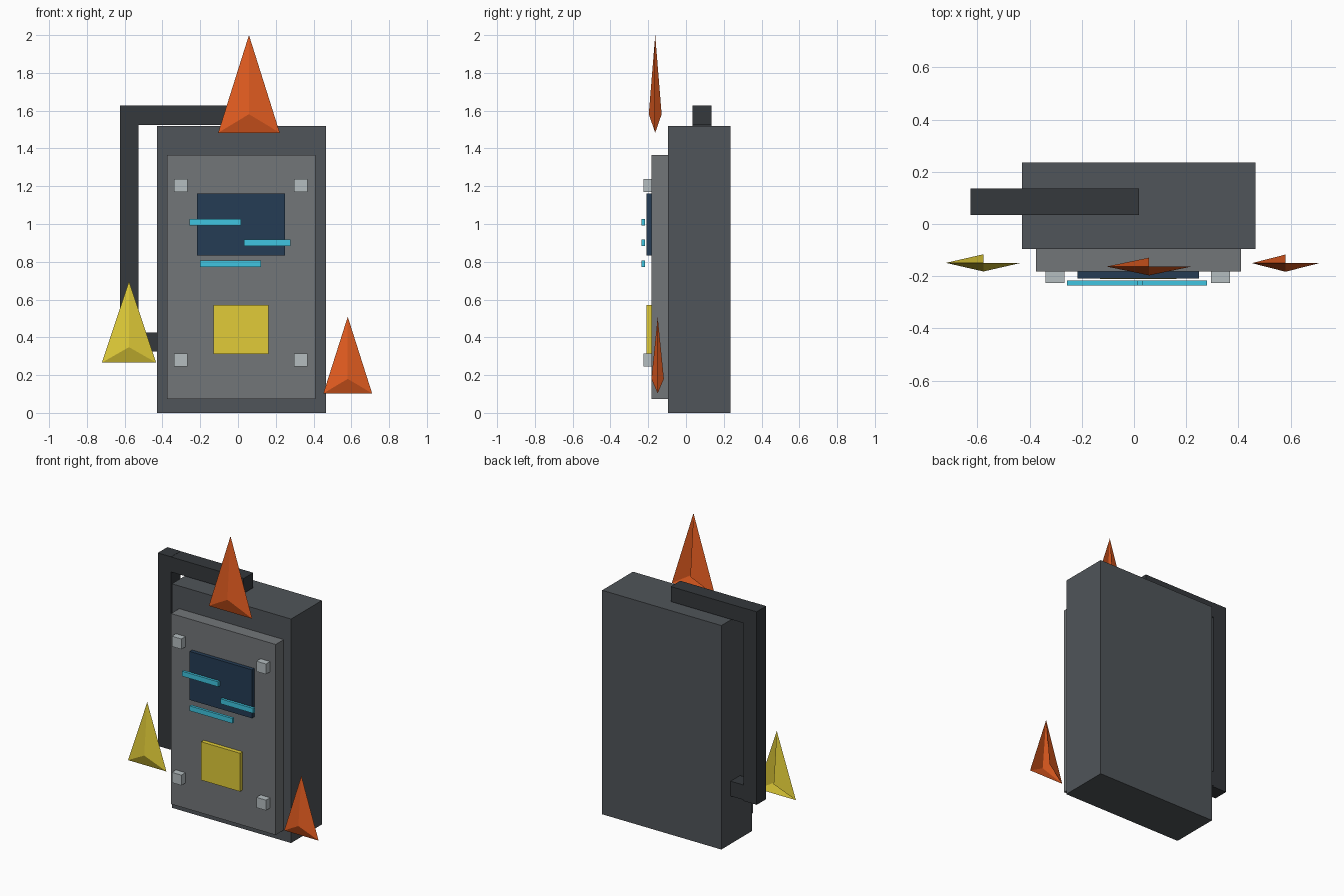
import bpy
import bmesh

if "Cube" in bpy.data.objects:
    bpy.data.objects.remove(bpy.data.objects["Cube"])


def material(name, rgb):
    m = bpy.data.materials.new(name)
    m.diffuse_color = (*rgb, 1.0)
    m.use_nodes = True
    m.node_tree.nodes["Principled BSDF"].inputs["Base Color"].default_value = m.diffuse_color
    return m


STEEL = material("dark_steel", (0.08, 0.09, 0.10))
PLATE = material("grey_plate", (0.17, 0.18, 0.19))
PIPE = material("pipe_black", (0.035, 0.04, 0.045))
BOLT = material("bolt_metal", (0.46, 0.51, 0.53))
NAVY = material("screen_navy", (0.018, 0.045, 0.09))
CYAN = material("display_cyan", (0.05, 0.56, 0.75))
YELLOW = material("warning_yellow", (0.75, 0.60, 0.04))
ORANGE = material("flame_orange", (0.78, 0.11, 0.015))


def finish(name, bm, mat):
    me = bpy.data.meshes.new(name)
    bm.to_mesh(me)
    bm.free()
    me.materials.append(mat)
    ob = bpy.data.objects.new(name, me)
    bpy.context.collection.objects.link(ob)
    return ob


def box(name, xs, ys, zs, mat):
    """Box spanning the given (min, max) ranges."""
    bm = bmesh.new()
    bmesh.ops.create_cube(bm, size=1.0)
    for v in bm.verts:
        v.co = [(a + b) / 2 + c * (b - a) for c, (a, b) in zip(v.co, (xs, ys, zs))]
    ob = finish(name, bm, mat)
    return ob


def spike(name, x, y, base, top, half, depth, mat):
    """Flat flame shard: ridged front, lower facet and one rear fin."""
    bm = bmesh.new()
    ridge = base + 0.19 * (top - base)
    apex, left, right, front, back = [bm.verts.new(p) for p in (
        (x, y, top), (x - half, y, base), (x + half, y, base),
        (x, y - depth, ridge), (x, y + depth, ridge))]
    for f in ((apex, left, front), (apex, front, right),
              (front, left, right), (apex, back, left)):
        bm.faces.new(f)
    finish(name, bm, mat)


# Cabinet and raised front panel
box("cabinet", (-0.43, 0.465), (-0.095, 0.235), (0, 1.52), STEEL)
box("front_panel", (-0.375, 0.41), (-0.182, -0.095), (0.073, 1.366), PLATE)

# Corner bolts
for i, x in enumerate((-0.303, 0.332)):
    for j, z in enumerate((0.28, 1.204)):
        box(f"bolt_{i}_{j}", (x - 0.036, x + 0.036), (-0.226, -0.18),
            (z - 0.035, z + 0.035), BOLT)

# Screen, floating display bars and warning plate
box("screen", (-0.217, 0.25), (-0.208, -0.182), (0.832, 1.161), NAVY)
for i, (x0, x1, z) in enumerate(((-0.257, 0.016, 1.01), (0.032, 0.279, 0.9),
                                 (-0.2, 0.122, 0.79))):
    box(f"display_bar_{i}", (x0, x1), (-0.235, -0.217), (z - 0.017, z + 0.017), CYAN)
box("warning_plate", (-0.13, 0.162), (-0.21, -0.182), (0.312, 0.572), YELLOW)

# Square side pipe
box("pipe_top", (-0.625, 0.019), (0.034, 0.136), (1.525, 1.627), PIPE)
box("pipe_upright", (-0.626, -0.526), (0.034, 0.136), (0.318, 1.628), PIPE)
box("pipe_bottom", (-0.6, -0.42), (0.034, 0.136), (0.325, 0.426), PIPE)

# Flame shards
spike("flame_top", 0.058, -0.163, 1.483, 2.0, 0.163, 0.034, ORANGE)
spike("flame_left", -0.577, -0.149, 0.266, 0.698, 0.144, 0.033, YELLOW)
spike("flame_right", 0.581, -0.15, 0.103, 0.509, 0.129, 0.033, ORANGE)
